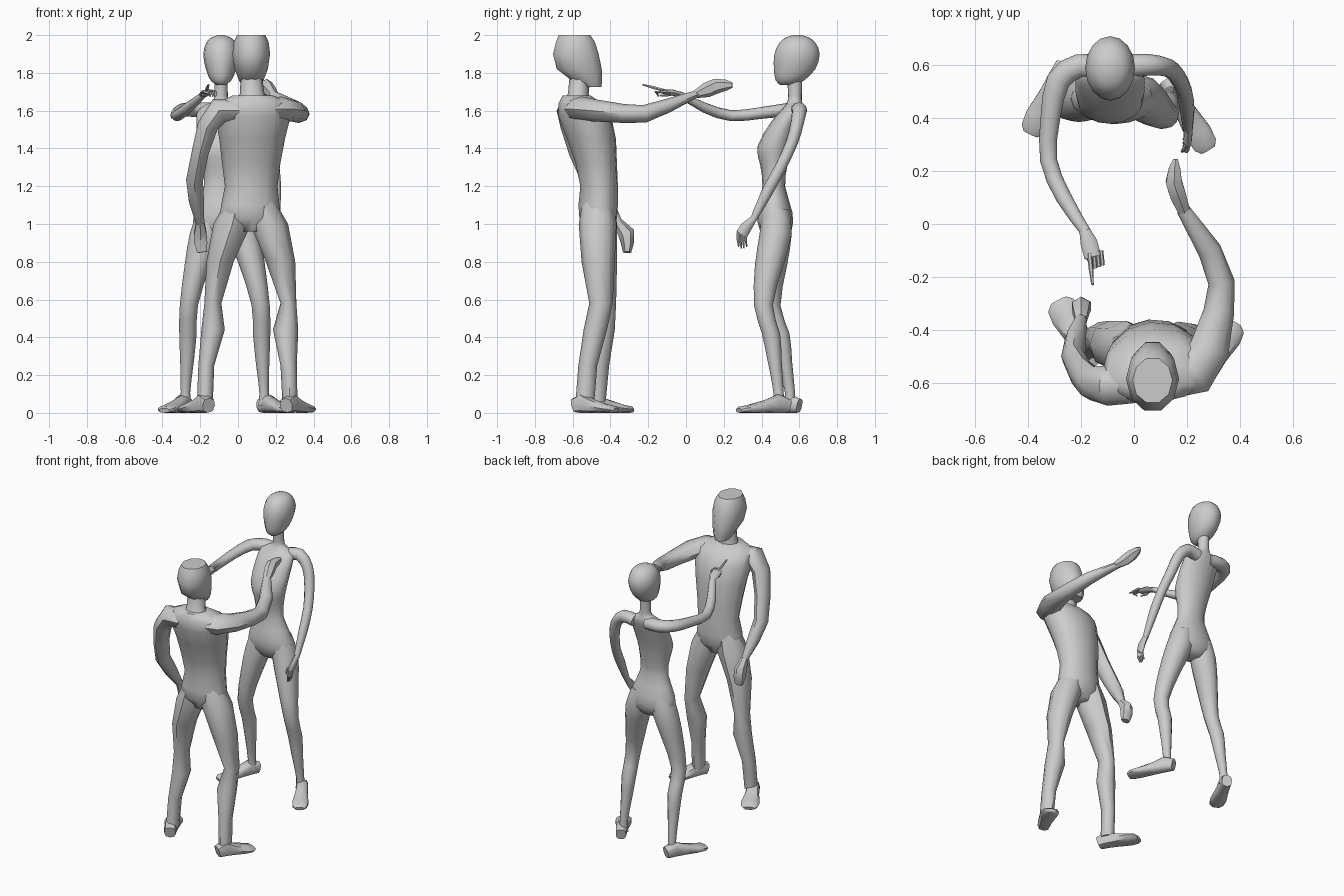
import bpy, bmesh, math
from mathutils import Vector

X, Y, Z = Vector((1, 0, 0)), Vector((0, 1, 0)), Vector((0, 0, 1))


def spline(rows, steps):
    """Catmull-Rom interpolation of the cross-section rows."""
    out = []
    for i in range(len(rows) - 1):
        p0, p1, p2 = rows[max(i - 1, 0)], rows[i], rows[i + 1]
        p3 = rows[min(i + 2, len(rows) - 1)]
        for s in range(steps):
            t = s / steps
            out.append(tuple(
                0.5 * (2 * b + (c - a) * t + (2 * a - 5 * b + 4 * c - d) * t * t
                       + (3 * b - a - 3 * c + d) * t ** 3)
                for a, b, c, d in zip(p0, p1, p2, p3)))
    return out + [rows[-1]]


def loft(name, rows, ref=X, n=8, flat=False, steps=1, power=1.0):
    """Skin elliptical sections (x, y, z, half-size along ref, half-size across)."""
    if steps > 1:
        rows = spline(rows, steps)
    pts = [Vector(r[:3]) for r in rows]
    bm = bmesh.new()
    rings = []
    for i, r in enumerate(rows):
        t = Z if flat else (pts[min(i + 1, len(pts) - 1)] - pts[max(i - 1, 0)]).normalized()
        u = (ref - t * ref.dot(t)).normalized()
        v = t.cross(u)
        ring = []
        for k in range(n):
            w = 2 * math.pi * k / n
            c, s = math.cos(w), math.sin(w)
            c = math.copysign(abs(c) ** power, c)
            s = math.copysign(abs(s) ** power, s)
            ring.append(bm.verts.new(pts[i] + u * (c * r[3]) + v * (s * r[4])))
        rings.append(ring)
    for a, b in zip(rings, rings[1:]):
        for k in range(n):
            j = (k + 1) % n
            bm.faces.new((a[k], a[j], b[j], b[k]))
    bm.faces.new(rings[0][::-1])
    bm.faces.new(rings[-1])
    bmesh.ops.recalc_face_normals(bm, faces=bm.faces)
    me = bpy.data.meshes.new(name)
    bm.to_mesh(me)
    bm.free()
    ob = bpy.data.objects.new(name, me)
    bpy.context.collection.objects.link(ob)
    bpy.ops.object.select_all(action='DESELECT')
    ob.select_set(True)
    bpy.context.view_layer.objects.active = ob
    bpy.ops.object.shade_smooth_by_angle(angle=math.radians(50))
    return ob


def foot(name, heel, toe, w, h, n=8):
    """Flat-soled foot from heel to toe."""
    a, b = Vector(heel), Vector(toe)
    prof = [(0, .75, .65), (.2, 1, .75), (.42, .72, .8), (.75, .45, 1.05), (.93, .36, .95), (1, .24, .6)]
    rows = []
    for t, hh, ww in prof:
        p = a.lerp(b, t)
        rows.append((p.x, p.y, h * hh / 2, h * hh / 2, w * ww))
    loft(name, rows, Z, n, power=.75)


def finger(name, a, m, b, r=.008):
    loft(name, [(*a, r, r), (*m, r, r), (*b, r * .5, r * .5)], X, 6)


def yaw(angle):
    return Vector((math.cos(angle), math.sin(angle), 0))


# ---- man, low-poly, facing +y ----
loft("man_torso", [
    (.065, -.465, .96, .07, .06), (.065, -.465, 1.03, .165, .1), (.065, -.465, 1.1, .155, .105),
    (.07, -.46, 1.2, .14, .1), (.07, -.475, 1.32, .155, .11), (.075, -.5, 1.45, .175, .13),
    (.08, -.535, 1.57, .2, .14), (.085, -.56, 1.64, .2, .115), (.08, -.58, 1.68, .11, .075)],
    yaw(.1), 12, flat=True)
loft("man_neck", [(.08, -.58, 1.63, .1, .08), (.075, -.57, 1.69, .065, .055),
                  (.07, -.56, 1.8, .055, .055)], n=8, flat=True)
loft("man_head", [
    (.07, -.5, 1.725, .045, .055), (.07, -.525, 1.76, .065, .085), (.07, -.565, 1.82, .088, .125),
    (.07, -.583, 1.9, .1, .127), (.07, -.585, 1.965, .092, .108), (.07, -.59, 2.0, .075, .088)],
    n=10, flat=True)
loft("man_left_leg", [
    (0, -.465, 1.13, .06, .08), (-.03, -.465, 1.0, .1, .1), (-.095, -.455, .8, .072, .09),
    (-.133, -.43, .58, .045, .06), (-.132, -.435, .44, .062, .058), (-.168, -.455, .25, .042, .048),
    (-.175, -.47, .06, .042, .045)], flat=True)
loft("man_right_leg", [
    (.13, -.465, 1.13, .06, .08), (.165, -.468, 1.0, .1, .1), (.225, -.465, .8, .078, .088),
    (.267, -.45, .58, .042, .062), (.252, -.48, .44, .067, .062), (.268, -.52, .25, .043, .05),
    (.275, -.535, .06, .04, .05)], flat=True)
foot("man_left_foot", (-.155, -.53, 0), (-.285, -.29, 0), .057, .105)
foot("man_right_foot", (.255, -.59, 0), (.375, -.37, 0), .057, .105)
loft("man_raised_arm", [
    (.12, -.58, 1.605, .06, .08), (.23, -.555, 1.61, .065, .09), (.285, -.47, 1.6, .058, .075),
    (.32, -.33, 1.585, .05, .058), (.33, -.22, 1.583, .047, .05), (.285, -.1, 1.625, .038, .045),
    (.185, .055, 1.688, .02, .026)], Z)
loft("man_raised_hand", [
    (.19, .045, 1.685, .02, .026), (.165, .11, 1.71, .04, .035), (.15, .16, 1.73, .04, .035),
    (.153, .21, 1.735, .03, .025), (.157, .245, 1.735, .015, .01)], Z, 6)
loft("man_lowered_arm", [
    (0, -.6, 1.6, .075, .06), (-.1, -.61, 1.6, .075, .07), (-.16, -.6, 1.52, .065, .055),
    (-.2, -.56, 1.38, .06, .045), (-.23, -.5, 1.23, .052, .045), (-.22, -.43, 1.12, .045, .04),
    (-.2, -.355, 1.0, .022, .022)], Y)
loft("man_lowered_hand", [
    (-.2, -.36, 1.01, .025, .025), (-.2, -.315, .95, .045, .038), (-.197, -.31, .9, .035, .04),
    (-.19, -.312, .85, .022, .03)], Y, 6)

# ---- woman, rounder, facing -y ----
loft("woman_torso", [
    (-.07, .475, .92, .07, .05), (-.07, .475, .97, .16, .085), (-.075, .47, 1.06, .155, .094),
    (-.08, .465, 1.2, .1, .06), (-.085, .465, 1.31, .105, .072), (-.09, .468, 1.41, .125, .09),
    (-.09, .525, 1.54, .13, .075), (-.09, .565, 1.61, .12, .055), (-.09, .575, 1.645, .05, .04),
    (-.09, .577, 1.68, .036, .036), (-.09, .575, 1.8, .036, .042)],
    X, 16, flat=True, steps=2)
loft("woman_head", [
    (-.09, .535, 1.735, .02, .035), (-.09, .55, 1.76, .055, .075), (-.09, .575, 1.82, .08, .11),
    (-.09, .588, 1.9, .094, .12), (-.09, .59, 1.96, .078, .095), (-.09, .59, 1.988, .05, .06),
    (-.09, .59, 2.0, .015, .02)], X, 16, flat=True, steps=2)
for side, name, ky, cy, ay in ((-1, "left", .45, .5, .55), (1, "right", .41, .45, .49)):
    c = -.07
    loft(f"woman_{name}_leg", [
        (c + side * .07, .475, 1.08, .07, .07), (c + side * .1, .475, .95, .085, .085),
        (c + side * .145, (.47 + ky) / 2, .78, .068, .075), (c + side * .19, ky, .57, .048, .05),
        (c + side * .195, cy, .42, .046, .048), (c + side * .2, (cy + ay) / 2, .27, .036, .037),
        (c + side * .208, ay, .11, .025, .027), (c + side * .208, ay, .04, .03, .03)],
        X, 12, flat=True, steps=2)
foot("woman_left_foot", (-.265, .6, 0), (-.39, .34, 0), .05, .1, 10)
foot("woman_right_foot", (.125, .54, 0), (.28, .28, 0), .05, .1, 10)
loft("woman_raised_arm", [
    (-.12, .59, 1.6, .04, .045), (-.21, .595, 1.605, .04, .045), (-.285, .54, 1.605, .036, .045),
    (-.315, .4, 1.588, .031, .037), (-.322, .24, 1.573, .029, .032), (-.265, .1, 1.615, .027, .03),
    (-.182, -.03, 1.685, .016, .02)], Z, 12, steps=2)
loft("woman_lowered_arm", [
    (-.02, .595, 1.595, .045, .04), (.06, .6, 1.605, .04, .04), (.125, .59, 1.54, .035, .036),
    (.16, .56, 1.43, .032, .033), (.19, .5, 1.3, .03, .03), (.2, .43, 1.17, .03, .028),
    (.203, .355, 1.02, .017, .018)], Y, 12, steps=2)

# woman's pointing hand: palm, index straight, the rest curled
loft("woman_pointing_palm", [
    (-.187, -.02, 1.682, .016, .02), (-.17, -.07, 1.695, .016, .032), (-.155, -.125, 1.702, .012, .032)], Z)
finger("pointing_index", (-.168, -.11, 1.705), (-.162, -.17, 1.722), (-.156, -.23, 1.738), .009)
for i in range(3):
    x = -.152 + i * .014
    finger(f"curled_finger_{i}", (x, -.1, 1.7), (x + .006, -.165 + i * .006, 1.698), (x + .004, -.145, 1.675))
finger("pointing_thumb", (-.185, -.06, 1.69), (-.186, -.1, 1.682), (-.172, -.14, 1.68))

# woman's relaxed hand: palm, fingers and thumb
loft("woman_relaxed_palm", [
    (.203, .36, 1.03, .017, .018), (.203, .32, .985, .03, .016), (.198, .295, .945, .032, .013)], Y)
for i in range(4):
    y = .275 + i * .014
    finger(f"relaxed_finger_{i}", (.198, y, .955), (.196, y, .915), (.186, y + .004, .868 + abs(i - 1.5) * .008))
finger("relaxed_thumb", (.198, .3, .99), (.185, .278, .965), (.18, .272, .93))
